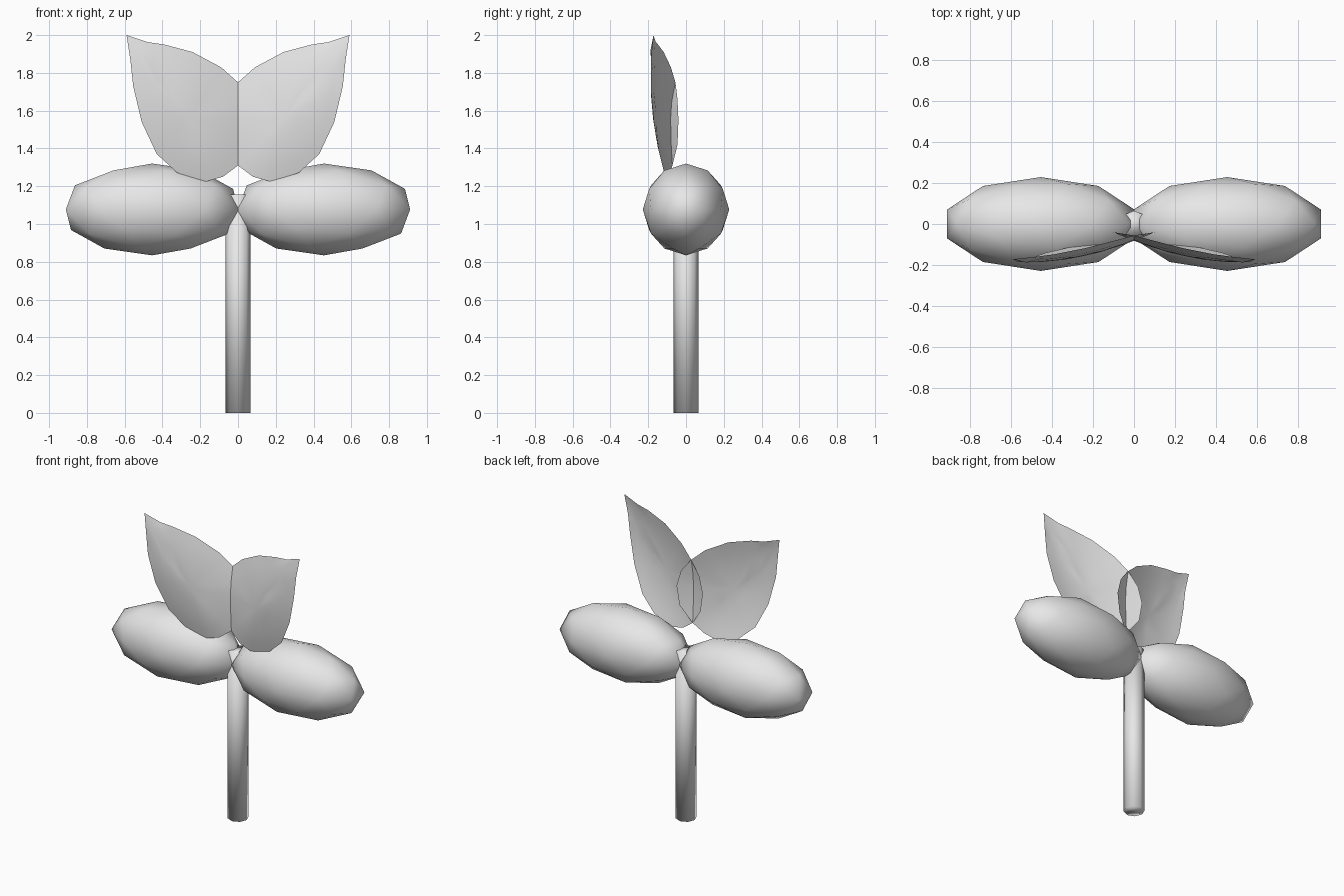
import bpy
import bmesh

if "Cube" in bpy.data.objects:
    bpy.data.objects.remove(bpy.data.objects["Cube"])

grey = bpy.data.materials.new("soft grey")
grey.diffuse_color = (0.8, 0.8, 0.8, 1)
grey.use_nodes = True
grey.node_tree.nodes["Principled BSDF"].inputs["Base Color"].default_value = grey.diffuse_color


def finish(obj, name):
    obj.name = name
    obj.data.name = name
    obj.data.materials.append(grey)
    obj.data.shade_smooth()
    return obj


# Stem: plain eight-sided post
bpy.ops.mesh.primitive_cylinder_add(vertices=8, radius=0.065, depth=1.155,
                                    location=(0, 0, 0.5775))
finish(bpy.context.object, "stem")

# Side leaves: two plump, stretched low-poly spheres
for side, name in ((-1, "left_leaf"), (1, "right_leaf")):
    bpy.ops.mesh.primitive_ico_sphere_add(subdivisions=2, radius=1,
                                          location=(side * 0.455, 0, 1.077))
    leaf = bpy.context.object
    leaf.scale = (0.48, 0.229, 0.243)
    bpy.ops.object.transform_apply(location=False, rotation=False, scale=True)
    finish(leaf, name)

# Petal rim, starting at the pointed tip
RIM = [(0.59, -0.172, 2.00), (0.48, -0.160, 1.963), (0.39, -0.148, 1.95),
       (0.24, -0.118, 1.91), (0.09, -0.080, 1.83), (0.00, -0.056, 1.75),
       (-0.07, -0.045, 1.66), (-0.10, -0.040, 1.55), (-0.08, -0.045, 1.42),
       (0.00, -0.072, 1.31), (0.08, -0.090, 1.25), (0.17, -0.100, 1.225),
       (0.32, -0.115, 1.27), (0.43, -0.140, 1.37), (0.51, -0.168, 1.54),
       (0.555, -0.185, 1.73), (0.57, -0.183, 1.87)]
CENTRE = (0.25, -0.115, 1.57)
RINGS = (1.0, 0.82, 0.6, 0.3)


def petal(side, name):
    """Thin cupped sheet made of rings shrinking towards the centre."""
    bm = bmesh.new()
    rings = []
    for r in RINGS:
        ring = []
        for i, p in enumerate(RIM):
            x, y, z = (c + (q - c) * r for q, c in zip(p, CENTRE))
            y -= 0.042 * (1 - r * r)
            if i == 0 and r == RINGS[1]:
                y -= 0.012          # ridge behind the tip
            ring.append(bm.verts.new((side * x, y, z)))
        rings.append(ring)
    mid = bm.verts.new((side * CENTRE[0], CENTRE[1] - 0.042, CENTRE[2]))
    n = len(RIM)
    faces = []
    for i in range(n):
        j = (i + 1) % n
        for a, b in zip(rings, rings[1:]):
            faces.append((a[i], a[j], b[j], b[i]))
        faces.append((rings[-1][i], rings[-1][j], mid))
    for f in faces:
        bm.faces.new(f if side > 0 else f[::-1])
    mesh = bpy.data.meshes.new(name)
    bm.to_mesh(mesh)
    bm.free()
    obj = bpy.data.objects.new(name, mesh)
    bpy.context.collection.objects.link(obj)
    finish(obj, name)


# Two upright petals crossing at the middle
petal(-1, "left_petal")
petal(1, "right_petal")
